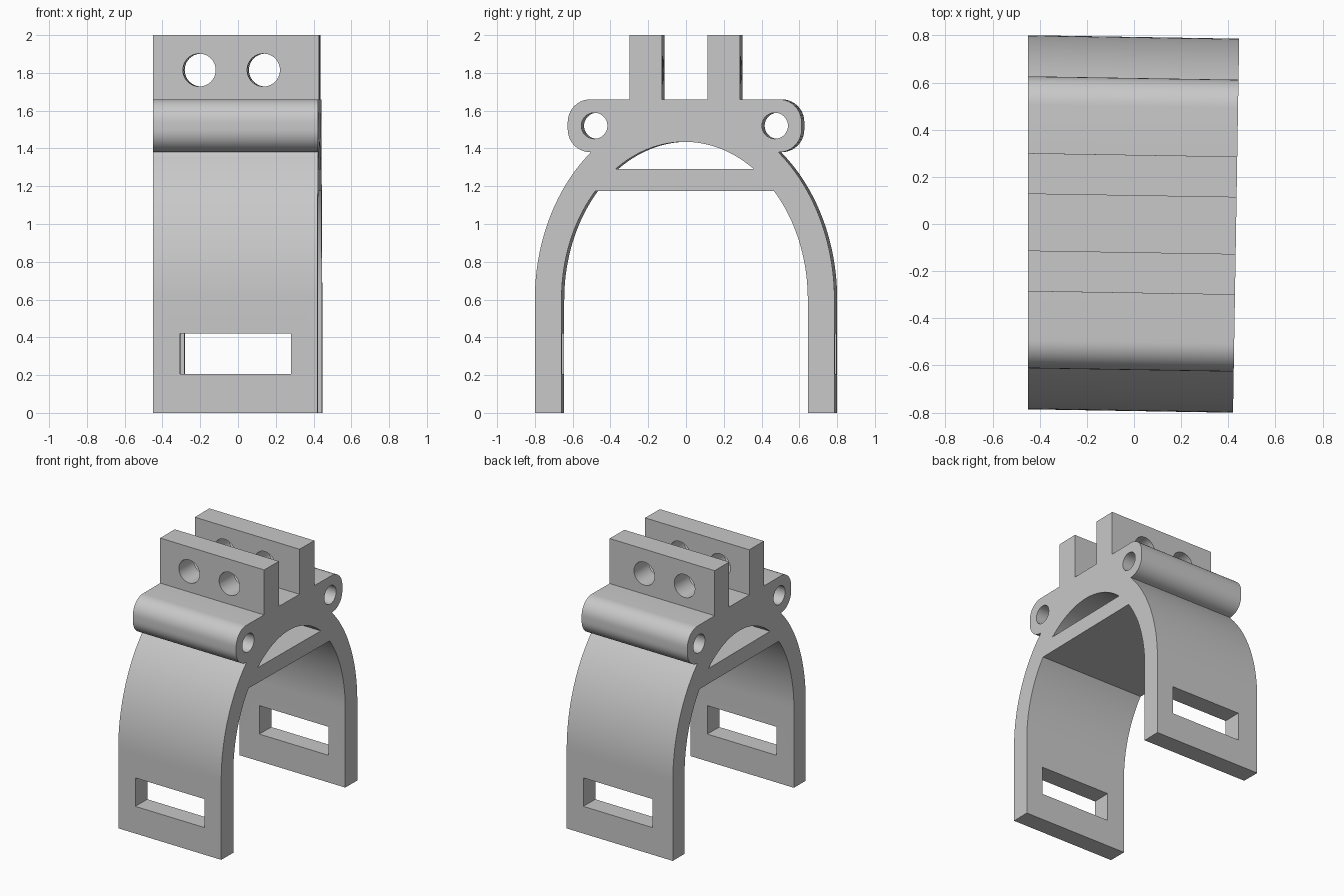
import bpy, bmesh, math

cube = bpy.data.objects.get("Cube")
if cube:
    bpy.data.objects.remove(cube, do_unlink=True)

LEFT, RIGHT = -0.45, 0.433
TILT = 0.0165        # slight yaw of the clamp

grey = bpy.data.materials.new("light grey")
grey.use_nodes = True
colour = (0.58, 0.58, 0.58, 1)
grey.diffuse_color = colour
grey.node_tree.nodes["Principled BSDF"].inputs["Base Color"].default_value = colour


def arc(cy, cz, ry, rz, start, end, steps):
    angles = [start + (end - start) * i / steps for i in range(steps + 1)]
    return [(cy + ry * math.cos(a), cz + rz * math.sin(a)) for a in angles]


def prism(name, profile, x0, x1):
    """Extrude a closed (y, z) profile along x."""
    bm = bmesh.new()
    face = bm.faces.new([bm.verts.new((x0, y, z)) for y, z in profile])
    new = bmesh.ops.extrude_face_region(bm, geom=[face])["geom"]
    moved = [v for v in new if isinstance(v, bmesh.types.BMVert)]
    bmesh.ops.translate(bm, verts=moved, vec=(x1 - x0, 0, 0))
    bmesh.ops.recalc_face_normals(bm, faces=bm.faces)
    mesh = bpy.data.meshes.new(name)
    bm.to_mesh(mesh)
    bm.free()
    obj = bpy.data.objects.new(name, mesh)
    bpy.context.collection.objects.link(obj)
    obj.data.materials.append(grey)
    return obj


def cut(body, cutter):
    mod = body.modifiers.new("cut", "BOOLEAN")
    mod.object = cutter
    mod.operation = "DIFFERENCE"
    mod.solver = "EXACT"
    bpy.context.view_layer.objects.active = body
    bpy.ops.object.modifier_apply(modifier=mod.name)
    bpy.data.objects.remove(cutter, do_unlink=True)


# Half profile: inner leg, outer leg, pin lug, upright flange
BAR_LOW, BAR_TOP, SPRING = 1.175, 1.29, 0.6
INNER_Y, INNER_Z = 0.652, 0.835
low = math.asin((BAR_LOW - SPRING) / INNER_Z)
high = math.asin((BAR_TOP - SPRING) / INNER_Z)
half = arc(0, SPRING, INNER_Y, INNER_Z, low, 0, 20)
half += [(INNER_Y, 0), (0.793, 0)]
half += arc(0, SPRING, 0.793, 1.0, 0, math.asin(0.775), 28)
half += arc(0.499, 1.5, 0.12, 0.12, -math.pi / 2, 0, 10)
half += arc(0.499, 1.54, 0.12, 0.12, 0, math.pi / 2, 10)
half += [(0.293, 1.66), (0.293, 2), (0.12, 2), (0.12, 1.66)]
profile = half + [(-y, z) for y, z in reversed(half)]
body = prism("clamp_body", profile, LEFT, RIGHT)

# Arched window above the cross bar
window = arc(0, SPRING, INNER_Y, INNER_Z, high, math.pi - high, 32)
cut(body, prism("window_cutter", window, -1, 1))

# Pin holes through the lugs
for side in (-1, 1):
    hole = arc(side * 0.478, 1.52, 0.069, 0.069, 0, math.tau, 40)[:-1]
    cut(body, prism("pin_hole_cutter", hole, -1, 1))

# Bolt holes through both flanges
for x in (-0.2, 0.14):
    bpy.ops.mesh.primitive_cylinder_add(vertices=40, radius=0.087, depth=2,
                                        location=(x, 0, 1.815),
                                        rotation=(math.pi / 2, 0, 0))
    cut(body, bpy.context.object)

# Strap slots through both legs
bpy.ops.mesh.primitive_cube_add(size=1, location=(0, 0, 0.3125))
slot = bpy.context.object
slot.scale = (0.586, 2, 0.215)
cut(body, slot)

# Yaw the body, keeping the left end square to x
for v in body.data.vertices:
    x, y, z = v.co
    at_left = abs(x - LEFT) < 1e-4
    v.co = (x if at_left else x + TILT * y, y - TILT * x, z)

bpy.ops.object.select_all(action="DESELECT")
body.select_set(True)
bpy.context.view_layer.objects.active = body
bpy.ops.object.shade_smooth_by_angle(angle=math.radians(30))
